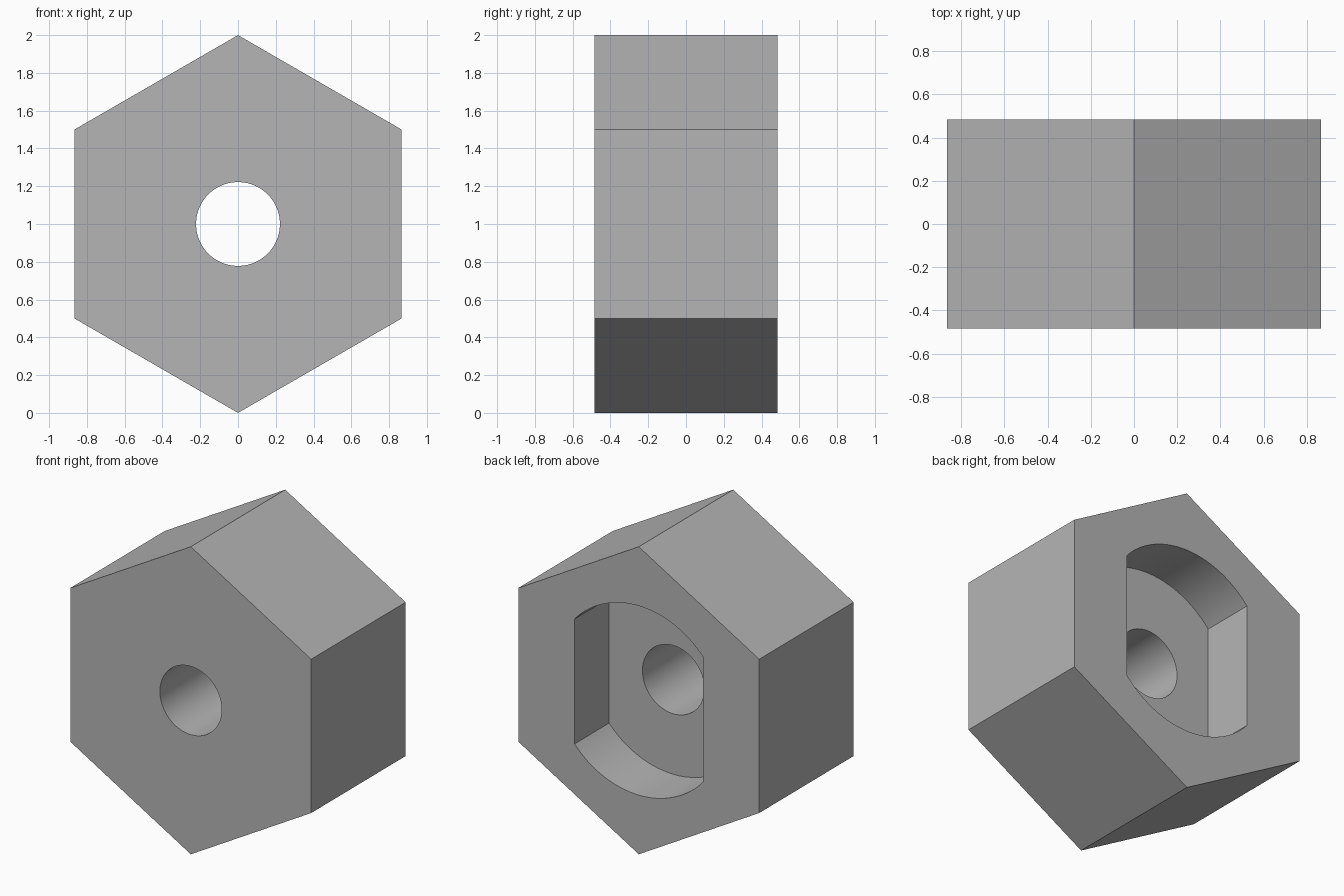
import bpy, bmesh
from math import sin, cos, tau, pi, acos, radians

cube = bpy.data.objects.get("Cube")
if cube:
    bpy.data.objects.remove(cube, do_unlink=True)

HALF_DEPTH = 0.485
POCKET_DEPTH = 0.355
HOLE_RADIUS = 0.222
POCKET_RADIUS = 0.615
POCKET_HALF_WIDTH = 0.462

grey = bpy.data.materials.new("plain grey")
grey.use_nodes = True
grey.diffuse_color = (0.46, 0.46, 0.46, 1)
grey.node_tree.nodes["Principled BSDF"].inputs["Base Color"].default_value = grey.diffuse_color


def prism(name, outline, y0, y1):
    """Extrude an x-z outline, centred on z = 1, from y0 to y1."""
    bm = bmesh.new()
    face = bm.faces.new([bm.verts.new((x, y0, z + 1)) for x, z in outline])
    side = bmesh.ops.extrude_face_region(bm, geom=[face])["geom"]
    verts = [v for v in side if isinstance(v, bmesh.types.BMVert)]
    bmesh.ops.translate(bm, verts=verts, vec=(0, y1 - y0, 0))
    bmesh.ops.recalc_face_normals(bm, faces=bm.faces)
    mesh = bpy.data.meshes.new(name)
    bm.to_mesh(mesh)
    bm.free()
    mesh.materials.append(grey)
    obj = bpy.data.objects.new(name, mesh)
    bpy.context.collection.objects.link(obj)
    return obj


def arc(radius, start, end, steps):
    angles = [start + (end - start) * i / steps for i in range(steps + 1)]
    return [(radius * cos(a), radius * sin(a)) for a in angles]


# Hexagonal body with a corner pointing up
body = prism("hex_body", arc(1, pi / 2, pi / 2 + tau, 6)[:-1], -HALF_DEPTH, HALF_DEPTH)

# Round through hole
hole = prism("hole_cutter", arc(HOLE_RADIUS, 0, tau, 96)[:-1], -1, 1)

# Back pocket: a circle with two flat sides
corner = acos(POCKET_HALF_WIDTH / POCKET_RADIUS)
outline = (arc(POCKET_RADIUS, corner, pi - corner, 48)
           + arc(POCKET_RADIUS, pi + corner, tau - corner, 48))
pocket = prism("pocket_cutter", outline, HALF_DEPTH - POCKET_DEPTH, 1)

# Cut both openings, then drop the cutters
bpy.ops.object.select_all(action="DESELECT")
bpy.context.view_layer.objects.active = body
body.select_set(True)
for cutter in (pocket, hole):
    cutter.hide_render = True
    cut = body.modifiers.new(cutter.name, "BOOLEAN")
    cut.operation = "DIFFERENCE"
    cut.solver = "EXACT"
    cut.object = cutter
    bpy.ops.object.modifier_apply(modifier=cut.name)
    bpy.data.objects.remove(cutter, do_unlink=True)

bpy.ops.object.shade_smooth_by_angle(angle=radians(30))
